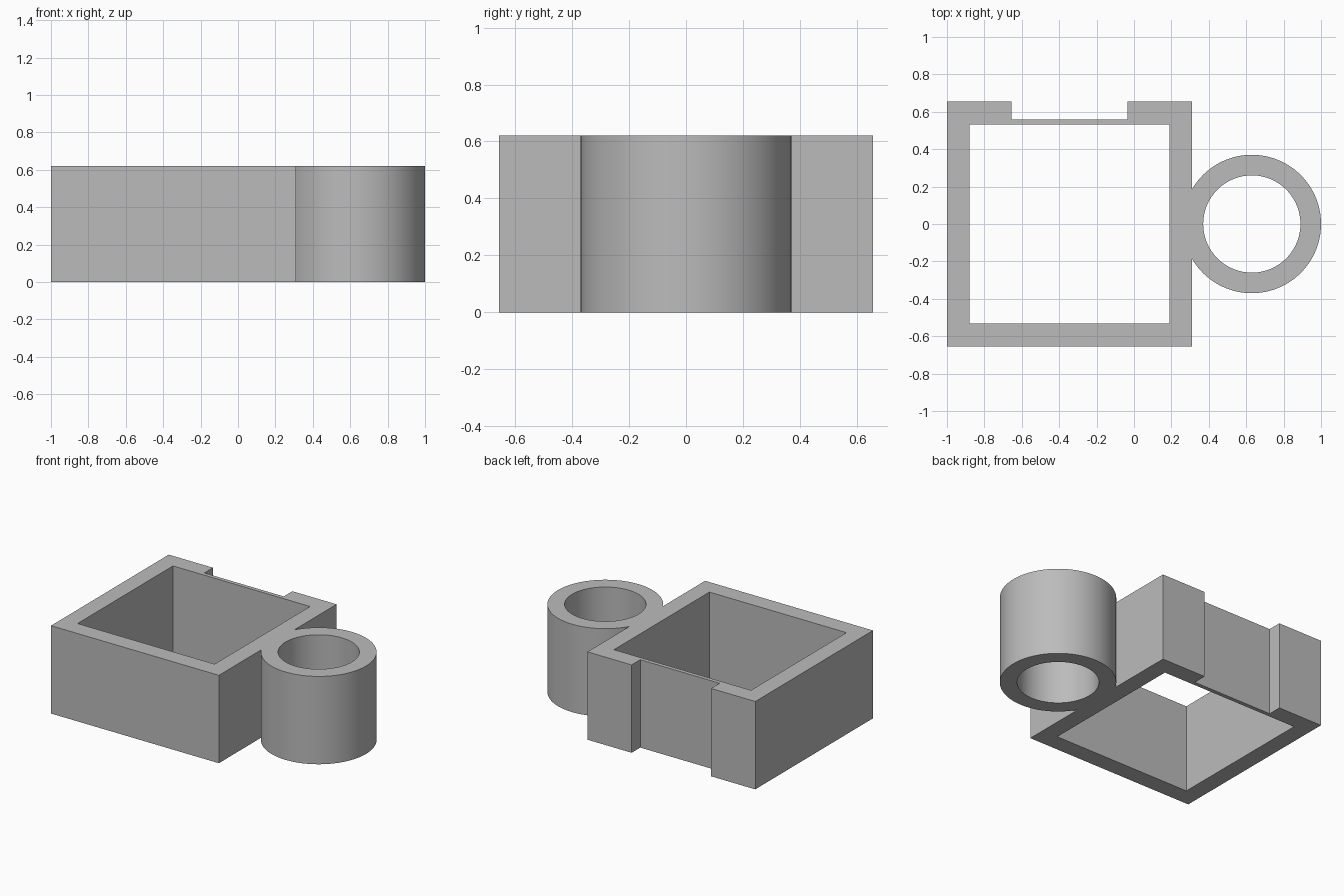
import bpy
import bmesh
from math import acos, cos, pi, radians, sin

cube = bpy.data.objects.get("Cube")
if cube:
    bpy.data.objects.remove(cube, do_unlink=True)

HEIGHT = 0.62
LEFT, RIGHT, HALF_DEPTH = -1.0, 0.31, 0.656
RING_X, RING_R, BORE_R = 0.63, 0.37, 0.26
SEGMENTS = 96

grey = bpy.data.materials.new("plain grey")
grey.use_nodes = True
grey.diffuse_color = (0.5, 0.5, 0.5, 1)
grey.node_tree.nodes["Principled BSDF"].inputs["Base Color"].default_value = (0.5, 0.5, 0.5, 1)


def arc(radius, start, end, count):
    """Points on an arc about the ring centre."""
    return [(RING_X + radius * cos(start + (end - start) * i / count),
             radius * sin(start + (end - start) * i / count))
            for i in range(count + 1)]


# Outer outline: block, ring merged into its side, shallow recess in the back
join = acos((RIGHT - RING_X) / RING_R)
outer = [(LEFT, -HALF_DEPTH), (RIGHT, -HALF_DEPTH)]
outer += arc(RING_R, -join, join, SEGMENTS)
outer += [(RIGHT, HALF_DEPTH), (-0.035, HALF_DEPTH), (-0.035, 0.56),
          (-0.655, 0.56), (-0.655, HALF_DEPTH), (LEFT, HALF_DEPTH)]

# Square opening and round bore
opening = [(-0.88, -0.532), (0.19, -0.532), (0.19, 0.532), (-0.88, 0.532)]
bore = arc(BORE_R, 0, 2 * pi, SEGMENTS)[:-1]

# Fill the outlines and extrude them to full height
curve = bpy.data.curves.new("holder_profile", "CURVE")
curve.dimensions = "2D"
curve.fill_mode = "BOTH"
curve.extrude = HEIGHT / 2
for outline in (outer, opening, bore):
    spline = curve.splines.new("POLY")
    spline.points.add(len(outline) - 1)
    for point, (x, y) in zip(spline.points, outline):
        point.co = (x, y, 0, 1)
    spline.use_cyclic_u = True

holder = bpy.data.objects.new("square_frame_with_ring", curve)
bpy.context.collection.objects.link(holder)
bpy.ops.object.select_all(action="DESELECT")
holder.select_set(True)
bpy.context.view_layer.objects.active = holder
bpy.ops.object.convert(target="MESH")
holder = bpy.context.object

# Weld the walls to the caps and stand the part on the ground
bm = bmesh.new()
bm.from_mesh(holder.data)
bmesh.ops.remove_doubles(bm, verts=bm.verts, dist=0.0001)
bmesh.ops.recalc_face_normals(bm, faces=bm.faces)
bmesh.ops.translate(bm, verts=bm.verts, vec=(0, 0, HEIGHT / 2))
bm.to_mesh(holder.data)
bm.free()

holder.data.materials.clear()
holder.data.materials.append(grey)
bpy.ops.object.shade_smooth_by_angle(angle=radians(30))
